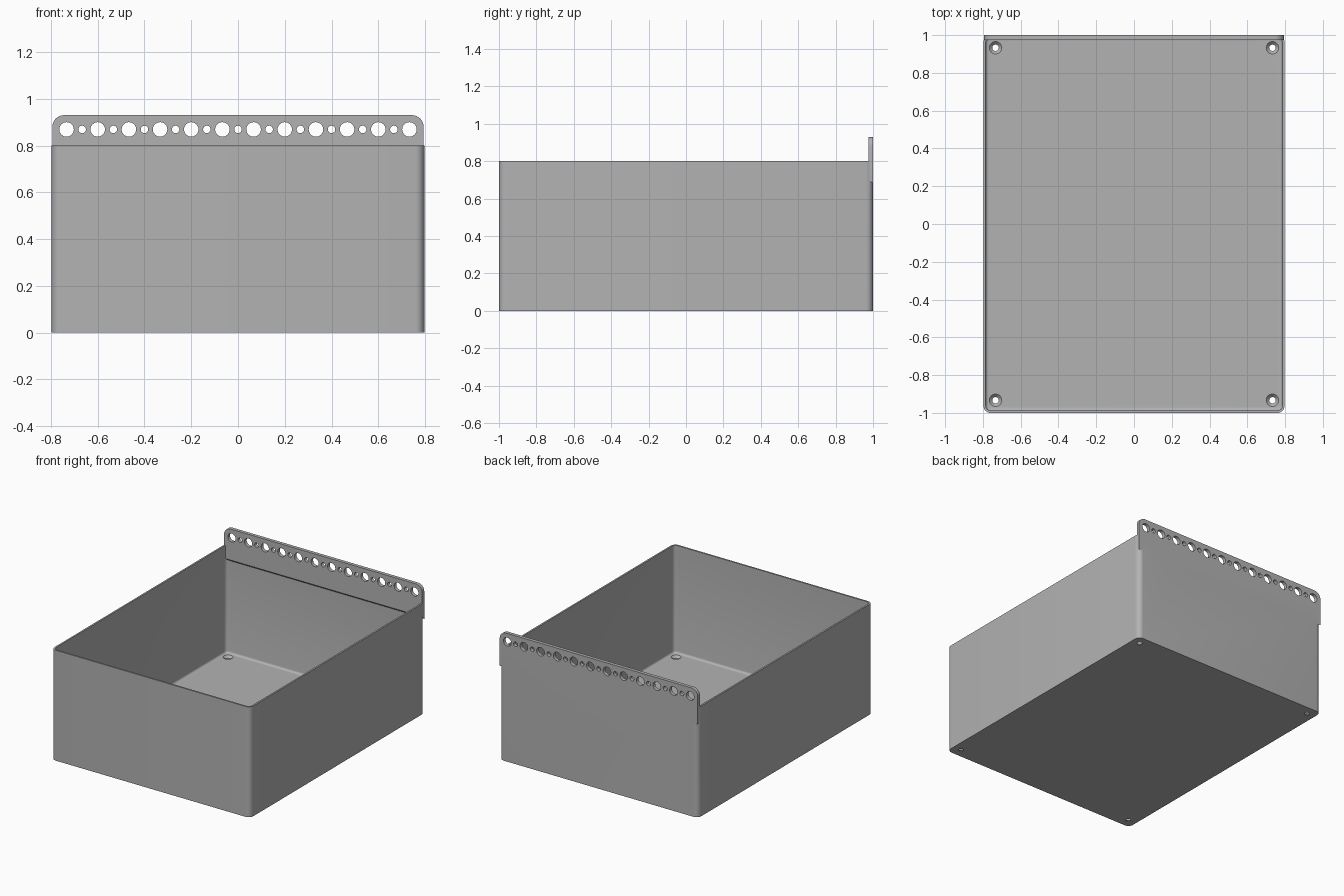
import bpy, bmesh, math
from mathutils import Matrix

if "Cube" in bpy.data.objects:
    bpy.data.objects.remove(bpy.data.objects["Cube"], do_unlink=True)

W, D, H = 0.797, 1.0, 0.8          # half width, half depth, bin height
WALL, FLOOR, RADIUS = 0.012, 0.02, 0.038
TOP, PLATE = 0.93, 0.025           # hanging rail top and thickness

grey = bpy.data.materials.new("plain grey")
grey.use_nodes = True
colour = (0.45, 0.45, 0.45, 1)
grey.diffuse_color = colour
grey.node_tree.nodes["Principled BSDF"].inputs["Base Color"].default_value = colour


def make_object(name, bm):
    bmesh.ops.recalc_face_normals(bm, faces=bm.faces)
    mesh = bpy.data.meshes.new(name)
    bm.to_mesh(mesh)
    bm.free()
    mesh.materials.append(grey)
    obj = bpy.data.objects.new(name, mesh)
    bpy.context.collection.objects.link(obj)
    return obj


def rounded_box(name, hx, hy, z0, z1, radius, fillet=0):
    """Upright block with rounded corners and an optional rounded bottom edge."""
    bm = bmesh.new()
    bmesh.ops.create_cube(bm, size=2)
    for v in bm.verts:
        v.co = (v.co.x * hx, v.co.y * hy, z1 if v.co.z > 0 else z0)
    upright = [e for e in bm.edges if abs(e.verts[0].co.z - e.verts[1].co.z) > 0.01]
    bmesh.ops.bevel(bm, geom=upright, offset=radius, segments=8, profile=0.5, affect='EDGES')
    if fillet:
        low = [e for e in bm.edges if all(abs(v.co.z - z0) < 1e-5 for v in e.verts)]
        bmesh.ops.bevel(bm, geom=low, offset=fillet, segments=4, profile=0.5, affect='EDGES')
    return make_object(name, bm)


def combine(target, tool, operation):
    mod = target.modifiers.new(operation, 'BOOLEAN')
    mod.operation, mod.object, mod.solver = operation, tool, 'EXACT'
    bpy.context.view_layer.objects.active = target
    bpy.ops.object.modifier_apply(modifier=mod.name)
    bpy.data.objects.remove(tool, do_unlink=True)


def add_cone(bm, r1, r2, depth, matrix, sides=32):
    bmesh.ops.create_cone(bm, cap_ends=True, segments=sides, radius1=r1,
                          radius2=r2, depth=depth, matrix=matrix)


# Open bin with a filleted floor
storage_bin = rounded_box("storage_bin", W, D, 0, H, RADIUS)
cavity = rounded_box("cavity", W - WALL, D - WALL, FLOOR, H + 0.2, RADIUS - WALL, 0.015)
combine(storage_bin, cavity, 'DIFFERENCE')

# Hanging rail: sloped underside, rounded upper corners
bm = bmesh.new()
section = [(D - PLATE, 0.705), (D, 0.68), (D, TOP), (D - PLATE, TOP)]
face = bm.faces.new([bm.verts.new((-W + 0.003, y, z)) for y, z in section])
ext = bmesh.ops.extrude_face_region(bm, geom=[face])["geom"]
for v in ext:
    if isinstance(v, bmesh.types.BMVert):
        v.co.x = W - 0.003
corners = [e for e in bm.edges if all(v.co.z > TOP - 0.001 for v in e.verts)
           and abs(e.verts[0].co.x - e.verts[1].co.x) < 0.001]
bmesh.ops.bevel(bm, geom=corners, offset=0.05, segments=8, profile=0.5, affect='EDGES')
rail = make_object("hanging_rail", bm)

# Row of alternating large and small rail holes
bm = bmesh.new()
for i in range(23):
    r = 0.016 if i % 2 else 0.031
    add_cone(bm, r, r, 0.2, Matrix.Translation(((i - 11) / 15, D, 0.869))
             @ Matrix.Rotation(math.pi / 2, 4, 'X'))
combine(rail, make_object("rail_holes", bm), 'DIFFERENCE')
combine(storage_bin, rail, 'UNION')

# Countersunk screw holes in the floor corners
for name, r1, r2, depth, z in (("screw_holes", 0.017, 0.017, 0.2, 0),
                               ("countersinks", 0.013, 0.037, 0.024, FLOOR - 0.008)):
    bm = bmesh.new()
    for x in (-0.733, 0.733):
        for y in (-0.933, 0.933):
            add_cone(bm, r1, r2, depth, Matrix.Translation((x, y, z)))
    combine(storage_bin, make_object(name, bm), 'DIFFERENCE')

# Smooth rounded corners, keep sharp edges
bpy.ops.object.select_all(action='DESELECT')
storage_bin.select_set(True)
bpy.context.view_layer.objects.active = storage_bin
bpy.ops.object.shade_smooth_by_angle(angle=math.radians(30))
